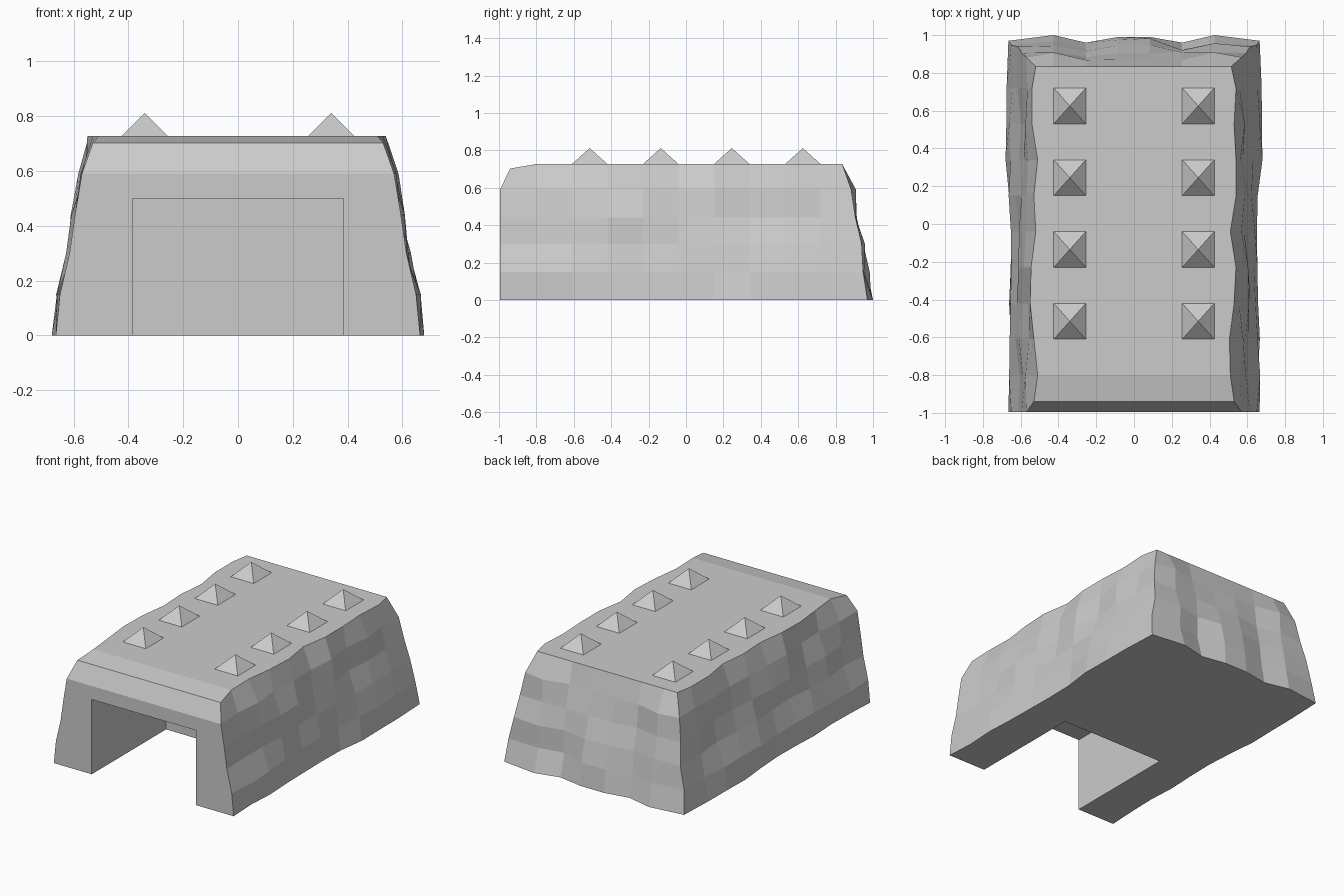
import bpy, bmesh, random
from mathutils import Matrix

if "Cube" in bpy.data.objects:
    bpy.data.objects.remove(bpy.data.objects["Cube"])

random.seed(4)
NX, NY, NZ = 7, 10, 5

# Profiles per height level, bottom to top
LEVEL = [0.0, 0.15, 0.30, 0.44, 0.59, 0.727]
HALF_WIDTH = [0.665, 0.65, 0.615, 0.595, 0.57, 0.535]
FRONT = [-0.995, -0.995, -0.995, -0.995, -0.995, -0.94]
BACK = [0.98, 0.955, 0.945, 0.91, 0.885, 0.835]
# Waviness of the back wall (per column) and of the roof edges (per row)
BACK_WAVE = [-0.01, 0.02, -0.02, 0.01, 0.01, -0.02, 0.02, -0.01]
LEFT_RIM = [0.53, 0.51, 0.53, 0.55, 0.545, 0.52, 0.53, 0.51, 0.54, 0.54, 0.52]
RIGHT_RIM = [0.53, 0.51, 0.505, 0.53, 0.54, 0.51, 0.54, 0.54, 0.53, 0.54, 0.515]


def position(i, j, k):
    """Point of the rock block at grid index i (x), j (y), k (z)."""
    x = -0.425 + 0.17 * (i - 1)
    y = -0.80 + 0.19 * (j - 1)
    z = LEVEL[k]
    if i in (0, NX):
        half = HALF_WIDTH[k]
        if k == NZ:
            half = (LEFT_RIM if i == 0 else RIGHT_RIM)[j]
        elif 0 < j < NY:
            half += random.uniform(-0.018, 0.018)
        half = min(half, 0.68)
        x = -half if i == 0 else half
    if j == 0:
        y = FRONT[k]
        z = 0.703 if k == NZ else z
    elif j == NY:
        y = BACK[k] + BACK_WAVE[i] * (1 - k / NZ)
        if 0 < i < NX and 0 < k < NZ:
            y += random.uniform(-0.02, 0.02)
        y = min(y, 1.0)
    return x, y, z


# Rock block with rough side and back walls
bm = bmesh.new()
verts = {}


def vert(i, j, k):
    if (i, j, k) not in verts:
        verts[i, j, k] = bm.verts.new(position(i, j, k))
    return verts[i, j, k]


def wall(nu, nv, index):
    faces = {}
    for u in range(nu):
        for v in range(nv):
            ring = ((u, v), (u + 1, v), (u + 1, v + 1), (u, v + 1))
            faces[u, v] = bm.faces.new([vert(*index(*p)) for p in ring])
    return faces


roof = wall(NX, NY, lambda u, v: (u, v, NZ))
wall(NX, NY, lambda u, v: (u, v, 0))
for side in (0, NX):
    wall(NY, NZ, lambda u, v: (side, u, v))
for end in (0, NY):
    wall(NX, NZ, lambda u, v: (u, end, v))
bmesh.ops.recalc_face_normals(bm, faces=bm.faces[:])

# Roof spikes: two rows of four raised cells
cells = [roof[i, j] for i in (1, 5) for j in (2, 4, 6, 8)]
for tip in bmesh.ops.poke(bm, faces=cells)["verts"]:
    tip.co.z = 0.812

mesh = bpy.data.meshes.new("rock_bunker")
bm.to_mesh(mesh)
bm.free()
bunker = bpy.data.objects.new("rock_bunker", mesh)
bpy.context.collection.objects.link(bunker)

# Doorway channel, open at the front and below
bm = bmesh.new()
bmesh.ops.create_cube(bm, size=1, matrix=Matrix.Translation((0, -0.71, 0.15))
                      @ Matrix.Diagonal((0.77, 1.0, 0.70, 1)))
mesh = bpy.data.meshes.new("doorway_cutter")
bm.to_mesh(mesh)
bm.free()
cutter = bpy.data.objects.new("doorway_cutter", mesh)
bpy.context.collection.objects.link(cutter)
cutter.hide_render = True
cutter.display_type = 'WIRE'

cut = bunker.modifiers.new("doorway", 'BOOLEAN')
cut.operation = 'DIFFERENCE'
cut.solver = 'EXACT'
cut.object = cutter
